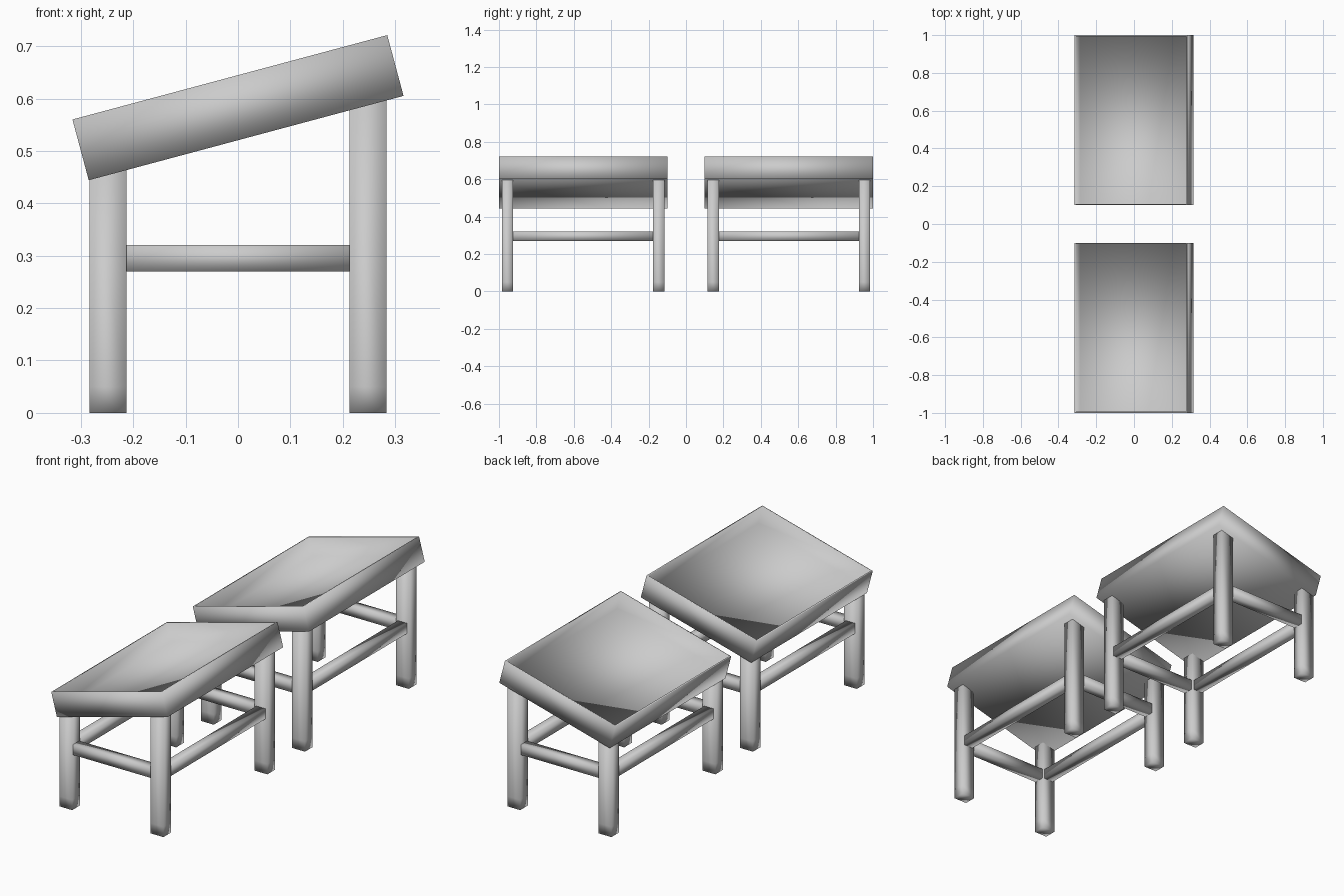
import bpy, bmesh
from math import radians
from mathutils import Vector

if "Cube" in bpy.data.objects:
    bpy.data.objects.remove(bpy.data.objects["Cube"])

grey = bpy.data.materials.new("plain_grey")
grey.use_nodes = True
colour = (0.6, 0.6, 0.6, 1)
grey.diffuse_color = colour
grey.node_tree.nodes["Principled BSDF"].inputs["Base Color"].default_value = colour


def add_object(name, bm, location, tilt=0):
    """Turn a bmesh into a fully smooth-shaded object."""
    bmesh.ops.recalc_face_normals(bm, faces=bm.faces[:])
    for face in bm.faces:
        face.smooth = True
    mesh = bpy.data.meshes.new(name)
    bm.to_mesh(mesh)
    bm.free()
    mesh.materials.append(grey)
    obj = bpy.data.objects.new(name, mesh)
    obj.location = location
    obj.rotation_euler.y = tilt
    bpy.context.collection.objects.link(obj)


def box(size):
    bm = bmesh.new()
    bmesh.ops.create_cube(bm, size=1)
    bmesh.ops.scale(bm, vec=size, verts=bm.verts[:])
    return bm


def add_tray(name, y):
    # Shallow open box: thin rim, floor sunk from the top
    bm = box((0.622, 0.9, 0.12))
    top = max(bm.faces, key=lambda f: f.calc_center_median().z)
    bmesh.ops.inset_region(bm, faces=[top], thickness=0.01)
    sunk = bmesh.ops.extrude_face_region(bm, geom=[top])["geom"]
    verts = [g for g in sunk if isinstance(g, bmesh.types.BMVert)]
    bmesh.ops.translate(bm, vec=Vector((0, 0, -0.09)), verts=verts)
    if top.is_valid:
        bmesh.ops.delete(bm, geom=[top], context='FACES_ONLY')
    add_object(name, bm, (0, y, 0.5825), radians(-15))


def add_leg(name, x, y, height):
    # Square post with an edge loop just above the foot
    bm = box((0.07, 0.06, height))
    bmesh.ops.bisect_plane(bm, geom=bm.verts[:] + bm.edges[:] + bm.faces[:],
                           plane_co=(0, 0, 0.05 - height / 2), plane_no=(0, 0, 1))
    add_object(name, bm, (x, y, height / 2))


LEG_X, LEG_Y, RAIL_Z, RAIL = 0.248, 0.404, 0.295, 0.05

for table, centre in (("front", -0.55), ("back", 0.55)):
    add_tray(f"{table}_table_tray", centre)
    for end, sy in (("front", -1), ("back", 1)):
        y = centre + sy * LEG_Y
        add_leg(f"{table}_table_{end}_low_leg", -LEG_X, y, 0.464)
        add_leg(f"{table}_table_{end}_high_leg", LEG_X, y, 0.596)
        add_object(f"{table}_table_{end}_rail",
                   box((2 * LEG_X - 0.07, RAIL, RAIL)), (0, y, RAIL_Z))
    for side, sx in (("low", -1), ("high", 1)):
        add_object(f"{table}_table_{side}_side_rail",
                   box((RAIL, 2 * LEG_Y - 0.06, RAIL)), (sx * LEG_X, centre, RAIL_Z))
